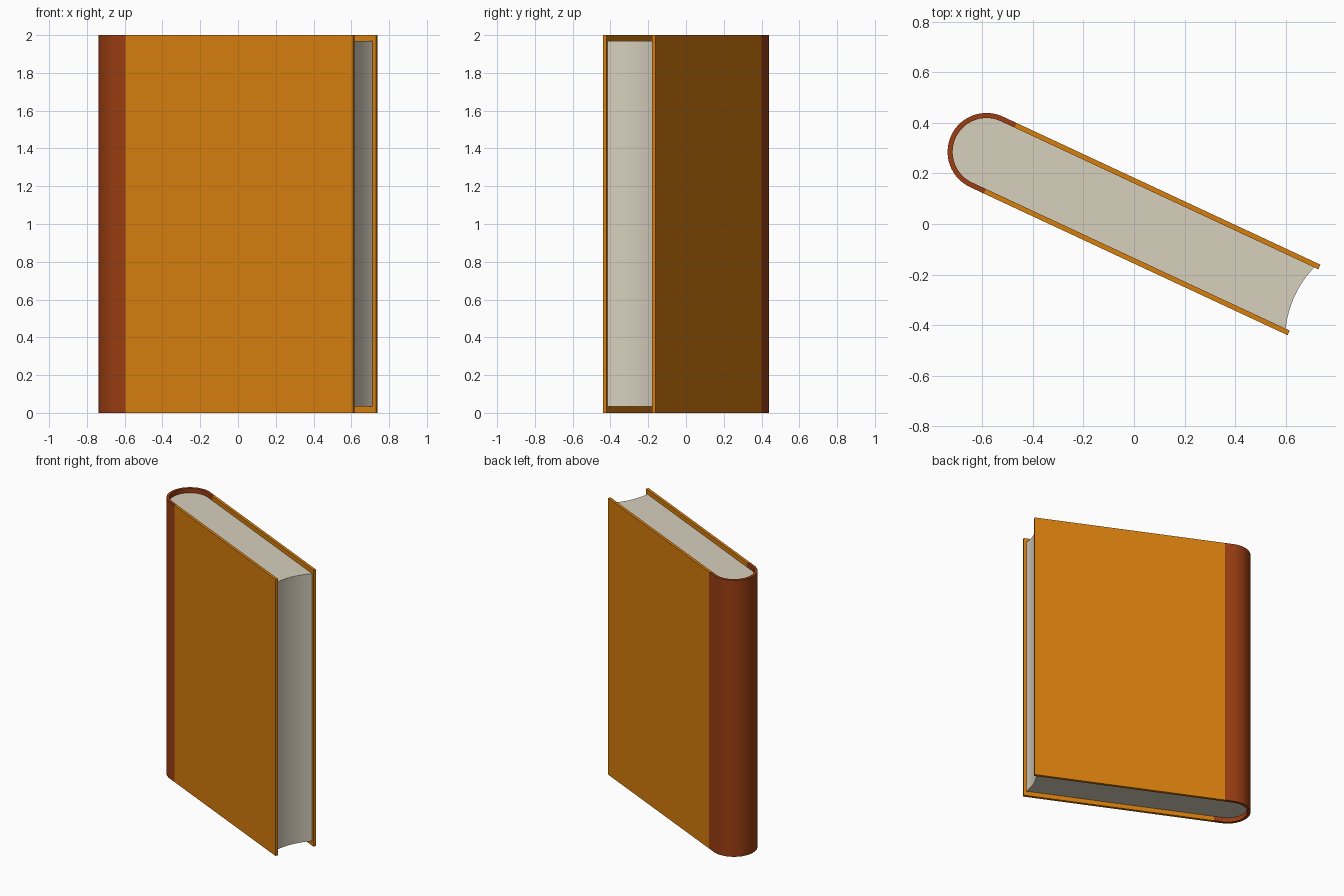
import bpy, bmesh, math

if "Cube" in bpy.data.objects:
    bpy.data.objects.remove(bpy.data.objects["Cube"])

ANGLE = math.radians(-25)   # the book stands turned on its base
VC, R, T = 0.012, 0.154, 0.02   # thickness centre, outer half thickness, board thickness
UC, UJ, UE = -0.65, -0.59, 0.737  # spine centre, spine/cover joint, cover end
N = 32


def material(name, rgb):
    m = bpy.data.materials.new(name)
    m.diffuse_color = (*rgb, 1)
    m.use_nodes = True
    m.node_tree.nodes["Principled BSDF"].inputs["Base Color"].default_value = m.diffuse_color
    return m


orange = material("cover_orange", (0.68, 0.209, 0.0044))
brown = material("spine_brown", (0.328, 0.048, 0.006))
cream = material("page_cream", (0.68, 0.63, 0.515))


def extrude(name, outline, z0, z1, mat):
    """Upright prism from an outline in the book's own axes."""
    bm = bmesh.new()
    face = bm.faces.new([bm.verts.new((u, v, z0)) for u, v in outline])
    res = bmesh.ops.extrude_face_region(bm, geom=[face])
    top = [g for g in res["geom"] if isinstance(g, bmesh.types.BMVert)]
    bmesh.ops.translate(bm, verts=top, vec=(0, 0, z1 - z0))
    bmesh.ops.recalc_face_normals(bm, faces=bm.faces)
    me = bpy.data.meshes.new(name)
    bm.to_mesh(me)
    bm.free()
    me.materials.append(mat)
    ob = bpy.data.objects.new(name, me)
    bpy.context.collection.objects.link(ob)
    ob.rotation_euler.z = ANGLE
    bpy.ops.object.select_all(action='DESELECT')
    ob.select_set(True)
    bpy.context.view_layer.objects.active = ob
    bpy.ops.object.shade_smooth_by_angle(angle=math.radians(30))
    return ob


def round_back(r):
    """Half circle around the spine, from the back side to the front side."""
    return [(UC + r * math.cos(a), VC + r * math.sin(a))
            for a in (math.pi * (0.5 + i / N) for i in range(N + 1))]


# Cover boards
for name, side in (("front_cover", -1), ("back_cover", 1)):
    v0, v1 = VC + side * R, VC + side * (R - T)
    extrude(name, [(UJ, v0), (UE, v0), (UE, v1), (UJ, v1)], 0, 2, orange)

# Rounded spine shell
outer = [(UJ, VC + R)] + round_back(R) + [(UJ, VC - R)]
inner = [(UJ, VC + R - T)] + round_back(R - T) + [(UJ, VC - R + T)]
extrude("spine", outer + inner[::-1], 0, 2, brown)

# Page block with a hollow fore edge
h = R - T
fore_edge = [(0.719 - 0.022 * (1 - t * t), VC + h * t)
             for t in (-1 + 2 * i / 16 for i in range(17))]
extrude("pages", round_back(h) + fore_edge, 0.033, 1.968, cream)
